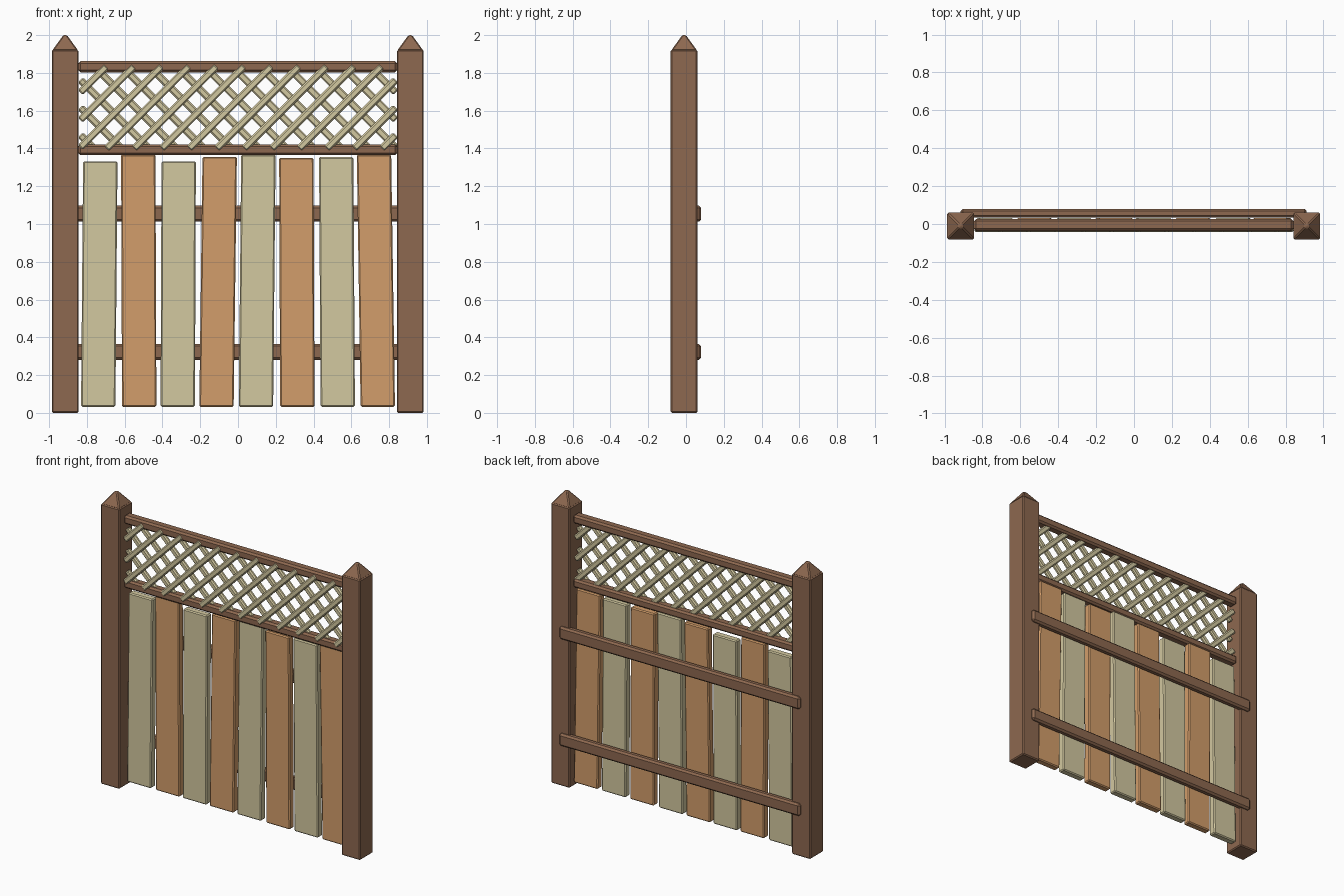
import bpy, bmesh, math
from mathutils import Matrix, Vector

if "Cube" in bpy.data.objects:
    bpy.data.objects.remove(bpy.data.objects["Cube"])


def material(name, rgb):
    m = bpy.data.materials.new(name)
    m.diffuse_color = (*rgb, 1)
    m.use_nodes = True
    m.node_tree.nodes["Principled BSDF"].inputs["Base Color"].default_value = m.diffuse_color
    return m


BROWN = material("dark_brown_wood", (0.27, 0.14, 0.08))
ORANGE = material("orange_wood", (0.65, 0.34, 0.145))
PALE = material("pale_wood", (0.65, 0.58, 0.35))


def finish(bm, name, mat, bevel, segments=1):
    bmesh.ops.recalc_face_normals(bm, faces=bm.faces)
    me = bpy.data.meshes.new(name)
    bm.to_mesh(me)
    bm.free()
    me.materials.append(mat)
    ob = bpy.data.objects.new(name, me)
    bpy.context.collection.objects.link(ob)
    if bevel:
        mod = ob.modifiers.new("worn_edges", 'BEVEL')
        mod.width = bevel
        mod.segments = segments
    return ob


def box(name, lo, hi, mat, bevel=0.008, shape=None, segments=1):
    """Box between two corners; shape(co) may move its corners."""
    lo, hi = Vector(lo), Vector(hi)
    bm = bmesh.new()
    bmesh.ops.create_cube(bm, size=1)
    for v in bm.verts:
        v.co = Vector([(a + b) / 2 + c * (b - a) for a, b, c in zip(lo, hi, v.co)])
        if shape:
            shape(v.co)
    return finish(bm, name, mat, bevel, segments)


# Posts with pointed caps
for side, x in (("left", -0.915), ("right", 0.912)):
    box(side + "_post", (x - 0.071, -0.081, 0), (x + 0.071, 0.061, 1.922), BROWN, 0.007)

    def taper(co, x=x):
        if co.z > 1.95:
            co.x = x + (co.x - x) * 0.14
            co.y = -0.01 + (co.y + 0.01) * 0.14
    box(side + "_post_cap", (x - 0.069, -0.079, 1.918), (x + 0.069, 0.059, 2.0),
        BROWN, 0.006, taper)

# Rails framing the lattice
for name, z0, z1 in (("lattice_top_rail", 1.803, 1.862), ("lattice_bottom_rail", 1.364, 1.422)):
    box(name, (-0.845, -0.037, z0), (0.842, 0.027, z1), BROWN, 0.012)

# Long rails across the back
for name, z0, z1 in (("upper_back_rail", 1.012, 1.098), ("lower_back_rail", 0.28, 0.365)):
    box(name, (-0.915, 0.033, z0), (0.912, 0.08, z1), BROWN, 0.012)

# Boards, slightly leaning: bottom centre, top centre, top height
boards = [(-0.740, -0.729, 1.332), (-0.523, -0.528, 1.368), (-0.319, -0.314, 1.332),
          (-0.114, -0.097, 1.356), (0.095, 0.108, 1.368), (0.314, 0.309, 1.350),
          (0.528, 0.520, 1.354), (0.740, 0.720, 1.368)]
for i, (xb, xt, top) in enumerate(boards):
    def lean(co, dx=xt - xb):
        if co.z > 0.5:
            co.x += dx
    box(f"board_{i + 1}", (xb - 0.091, -0.018, 0.032), (xb + 0.091, 0.032, top),
        ORANGE if i % 2 else PALE, 0.007, lean)

# Diagonal lattice: two mirrored layers of slats trimmed to the frame
Z0, Z1, EDGE, STEP = 1.405, 1.828, 0.828, 0.1457


def lattice(name, mirror, y):
    bm = bmesh.new()
    for k in range(-4, 14):
        x_low = -0.689 + k * STEP
        t0 = max(0, -EDGE - x_low)
        t1 = min(Z1 - Z0, EDGE - x_low)
        if t1 - t0 < 0.03:
            continue
        mid, length = (t0 + t1) / 2, (t1 - t0) * math.sqrt(2)
        place = (Matrix.Translation((mirror * (x_low + mid), y, Z0 + mid))
                 @ Matrix.Rotation(mirror * math.pi / 4, 4, 'Y')
                 @ Matrix.Diagonal((0.038, 0.028, length + 0.02, 1)))
        bmesh.ops.create_cube(bm, size=1, matrix=place)
    finish(bm, name, PALE, 0.008)


lattice("front_lattice_slats", 1, -0.028)
lattice("back_lattice_slats", -1, -0.002)
